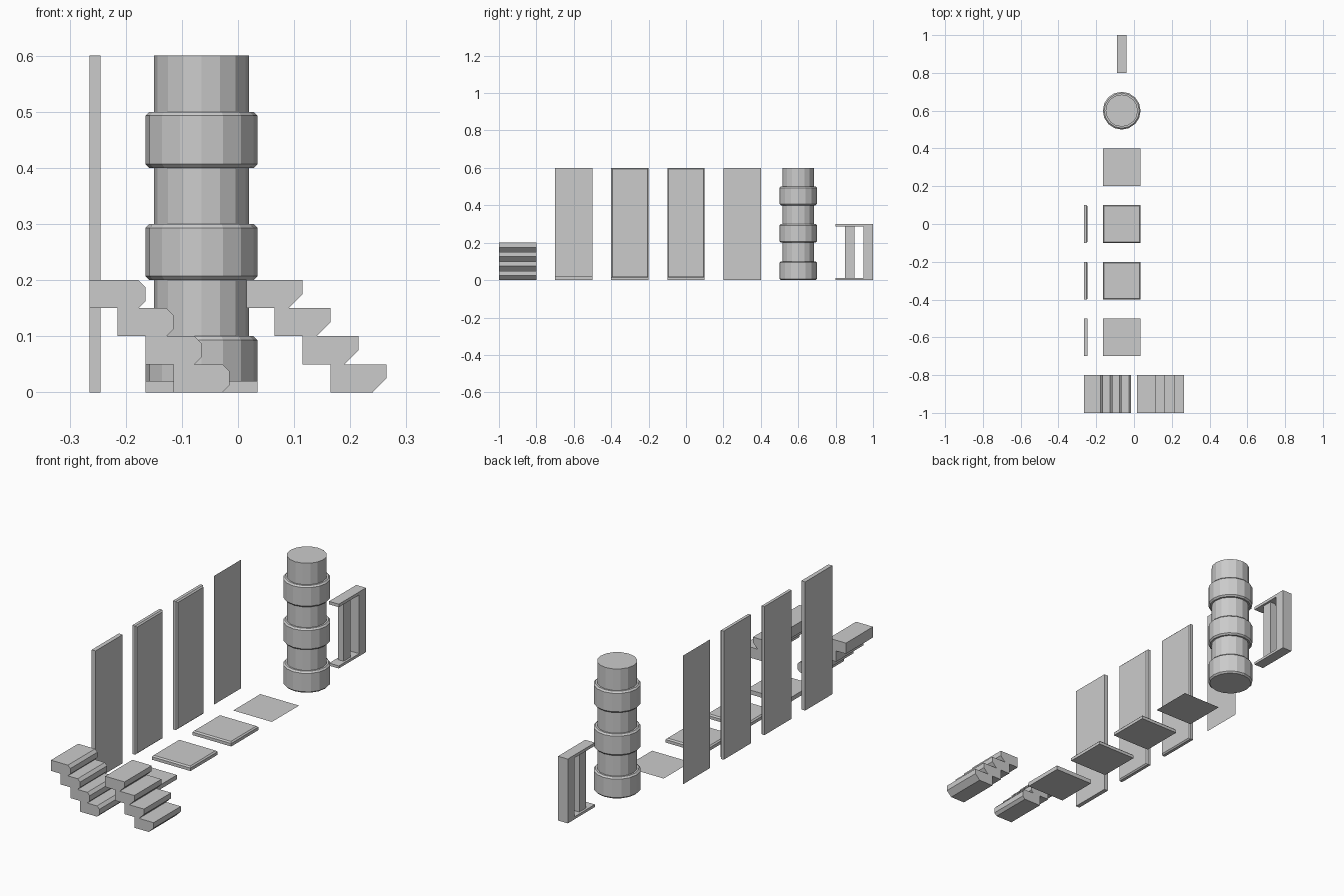
import bpy, bmesh
from math import cos, sin, tau

if "Cube" in bpy.data.objects:
    bpy.data.objects.remove(bpy.data.objects["Cube"])


def finish(name, bm):
    bmesh.ops.recalc_face_normals(bm, faces=bm.faces)
    me = bpy.data.meshes.new(name)
    bm.to_mesh(me)
    bm.free()
    ob = bpy.data.objects.new(name, me)
    bpy.context.collection.objects.link(ob)
    return ob


def add_box(bm, x0, x1, y0, y1, z0, z1):
    vs = bmesh.ops.create_cube(bm, size=1)["verts"]
    for v in vs:
        v.co.x = x1 if v.co.x > 0 else x0
        v.co.y = y1 if v.co.y > 0 else y0
        v.co.z = z1 if v.co.z > 0 else z0


def panel(name, lo, hi, axis, bevel):
    # box whose exposed face (max on axis) may have chamfered edges
    bm = bmesh.new()
    add_box(bm, lo[0], hi[0], lo[1], hi[1], lo[2], hi[2])
    if bevel:
        edges = [e for e in bm.edges
                 if all(abs(v.co[axis] - hi[axis]) < 1e-5 for v in e.verts)]
        bmesh.ops.bevel(bm, geom=edges, offset=0.006, segments=1, affect='EDGES')
    finish(name, bm)


def sheet(name, pts):
    bm = bmesh.new()
    bm.faces.new([bm.verts.new(p) for p in pts])
    finish(name, bm)


def stairs(name, x_start, profile):
    # four overlapping treads, each an extruded side profile
    bm = bmesh.new()
    for i in range(4):
        x, z = x_start + 0.05 * i, 0.15 - 0.05 * i
        f = bm.faces.new([bm.verts.new((x + px, -1, z + pz)) for px, pz in profile])
        ext = bmesh.ops.extrude_face_region(bm, geom=[f], use_keep_orig=True)["geom"]
        for v in ext:
            if isinstance(v, bmesh.types.BMVert):
                v.co.y = -0.8
    finish(name, bm)


# Staircases: double-chamfered nose and undercut nose
c = 0.0125
stairs("stairs_beveled_nose", -0.265,
       [(0, 0), (0.1 - c, 0), (0.1, c), (0.1, 0.05 - c), (0.1 - c, 0.05), (0, 0.05)])
stairs("stairs_undercut", 0.015,
       [(0, 0), (0.075, 0), (0.1, 0.025), (0.1, 0.05), (0, 0.05)])

# Wall panels and floor tiles
for label, y, bevel in (("plain", -0.6, False), ("beveled_a", -0.3, True),
                        ("beveled_b", 0.0, True)):
    panel("wall_" + label, (-0.265, y - 0.1, 0), (-0.245, y + 0.1, 0.6), 0, bevel)
    panel("floor_" + label, (-0.165, y - 0.1, 0), (0.035, y + 0.1, 0.02), 2, bevel)

# Thin wall and floor sheets
sheet("wall_sheet", [(-0.265, 0.2, 0), (-0.265, 0.4, 0),
                     (-0.265, 0.4, 0.6), (-0.265, 0.2, 0.6)])
sheet("floor_sheet", [(-0.165, 0.2, 0), (0.035, 0.2, 0),
                      (0.035, 0.4, 0), (-0.165, 0.4, 0)])

# Banded column: 16-sided lathe with three chamfered rings
R, r, b = 0.1, 0.085, 0.007
profile = []
for z in (0, 0.2, 0.4):
    profile += [(R - b, z), (R, z + b), (R, z + 0.1 - b), (R - b, z + 0.1),
                (r, z + 0.1), (r, z + 0.2)]
bm = bmesh.new()
rings = []
for i, (rad, z) in enumerate(profile):
    rings.append([bm.verts.new((-0.065 + rad * cos(tau * k / 16),
                                0.6 + rad * sin(tau * k / 16), z)) for k in range(16)])
for lo, hi in zip(rings, rings[1:]):
    for k in range(16):
        n = (k + 1) % 16
        bm.faces.new((lo[k], lo[n], hi[n], hi[k]))
bm.faces.new(rings[0])
bm.faces.new(rings[-1])
finish("banded_column", bm)

# Railing: two rails, an inset baluster and an end post
for name, box in (("bottom_rail", (-0.09, -0.04, 0.8, 1, 0, 0.012)),
                  ("top_rail", (-0.09, -0.04, 0.8, 1, 0.286, 0.3)),
                  ("baluster", (-0.08, -0.05, 0.85, 0.9, 0.012, 0.286)),
                  ("end_post", (-0.09, -0.04, 0.95, 1, 0.012, 0.286))):
    bm = bmesh.new()
    add_box(bm, *box)
    finish(name, bm)
